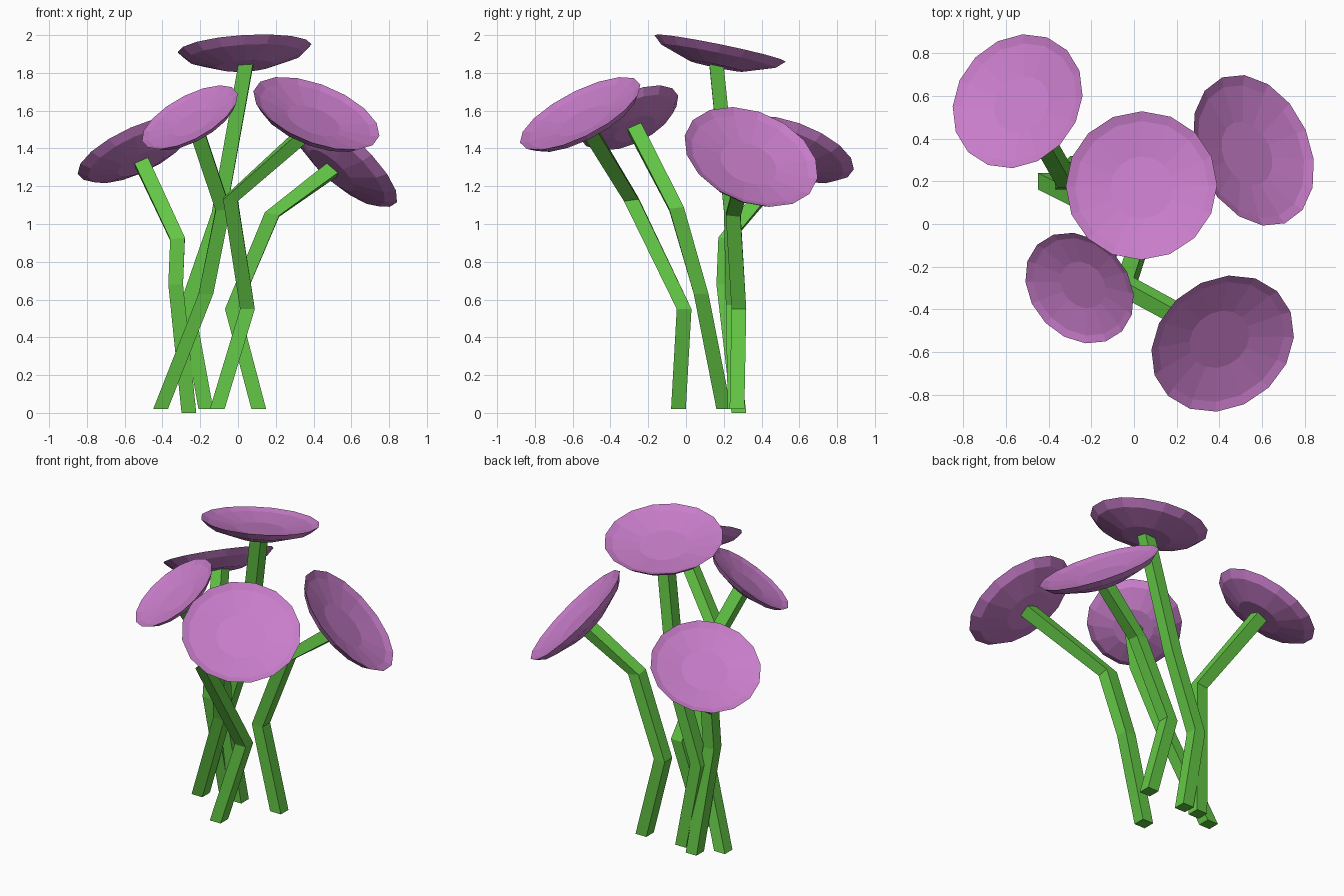
import bpy
import bmesh
from math import cos, sin, tau
from mathutils import Vector

if "Cube" in bpy.data.objects:
    bpy.data.objects.remove(bpy.data.objects["Cube"], do_unlink=True)

SIDES = 16
UP = Vector((0, 0, 1))
STEM_HALF = 0.039
# Bowl profile for a unit radius: underside outward, then inside back to the floor
BOWL = [(0.42, -0.27), (0.87, -0.12), (1.0, 0.0), (0.88, -0.05), (0.42, -0.13)]
# How far each stem section leans towards the flower's direction
LEAN = [0, 0, 0.3, 1]


def material(name, color):
    mat = bpy.data.materials.new(name)
    mat.use_nodes = True
    mat.diffuse_color = color
    mat.node_tree.nodes["Principled BSDF"].inputs["Base Color"].default_value = color
    return mat


def loft(name, rings, mat):
    """Skin a list of equal point rings, closing both ends."""
    bm = bmesh.new()
    loops = [[bm.verts.new(p) for p in ring] for ring in rings]
    for low, high in zip(loops, loops[1:]):
        n = len(low)
        for i in range(n):
            j = (i + 1) % n
            bm.faces.new((low[i], low[j], high[j], high[i]))
    bm.faces.new(loops[0][::-1])
    bm.faces.new(loops[-1])
    bmesh.ops.recalc_face_normals(bm, faces=bm.faces)
    mesh = bpy.data.meshes.new(name)
    bm.to_mesh(mesh)
    bm.free()
    mesh.materials.append(mat)
    obj = bpy.data.objects.new(name, mesh)
    bpy.context.scene.collection.objects.link(obj)
    return obj


def flower_head(name, center, normal, radius):
    turn = UP.rotation_difference(normal)
    rings = []
    for r, z in BOWL:
        ring = [Vector((r * cos(tau * i / SIDES), r * sin(tau * i / SIDES), z))
                for i in range(SIDES)]
        rings.append([center + turn @ (p * radius) for p in ring])
    loft(name, rings, petal)


def stem(name, points, normal):
    rings = []
    for point, lean in zip(points, LEAN):
        turn = UP.rotation_difference(UP.lerp(normal, lean).normalized())
        rings.append([Vector(point) + turn @ (Vector((x, y, 0)) * STEM_HALF)
                      for x, y in ((-1, -1), (1, -1), (1, 1), (-1, 1))])
    loft(name, rings, green)


petal = material("petal_purple", (0.58, 0.205, 0.59, 1))
green = material("stem_green", (0.125, 0.57, 0.06, 1))

# Each flower: head centre, facing direction, radius, lower stem points
flowers = {
    "top": ((0.035, 0.18, 1.93), (-0.06, 0.2, 0.98), 0.355,
            [(-0.17, 0.26, 0.02), (-0.27, 0.25, 0.57), (-0.1, 0.24, 1.06)]),
    "back_right": ((-0.545, 0.575, 1.4), (-0.4, 0.33, 0.85), 0.333,
                   [(-0.26, 0.28, 0), (-0.33, 0.2, 0.68), (-0.32, 0.21, 0.92)]),
    "front_left": ((0.415, -0.56, 1.585), (0.33, -0.43, 0.83), 0.355,
                   [(-0.11, -0.04, 0.02), (0.05, -0.01, 0.55), (-0.04, -0.29, 1.13)]),
    "front_right": ((-0.255, -0.3, 1.565), (-0.44, -0.4, 0.8), 0.284,
                    [(-0.41, 0.2, 0.02), (-0.17, 0.08, 0.63), (-0.08, -0.05, 1.08)]),
    "back_left": ((0.56, 0.345, 1.355), (0.64, 0.3, 0.7), 0.372,
                  [(0.11, 0.27, 0.02), (-0.03, 0.28, 0.55), (0.18, 0.25, 1.05)]),
}

for name, (center, facing, radius, path) in flowers.items():
    center = Vector(center)
    normal = Vector(facing).normalized()
    flower_head(name + "_flower_head", center, normal, radius)
    # The stem ends just inside the underside of the bowl
    stem(name + "_stem", path + [center - normal * radius * 0.26], normal)
